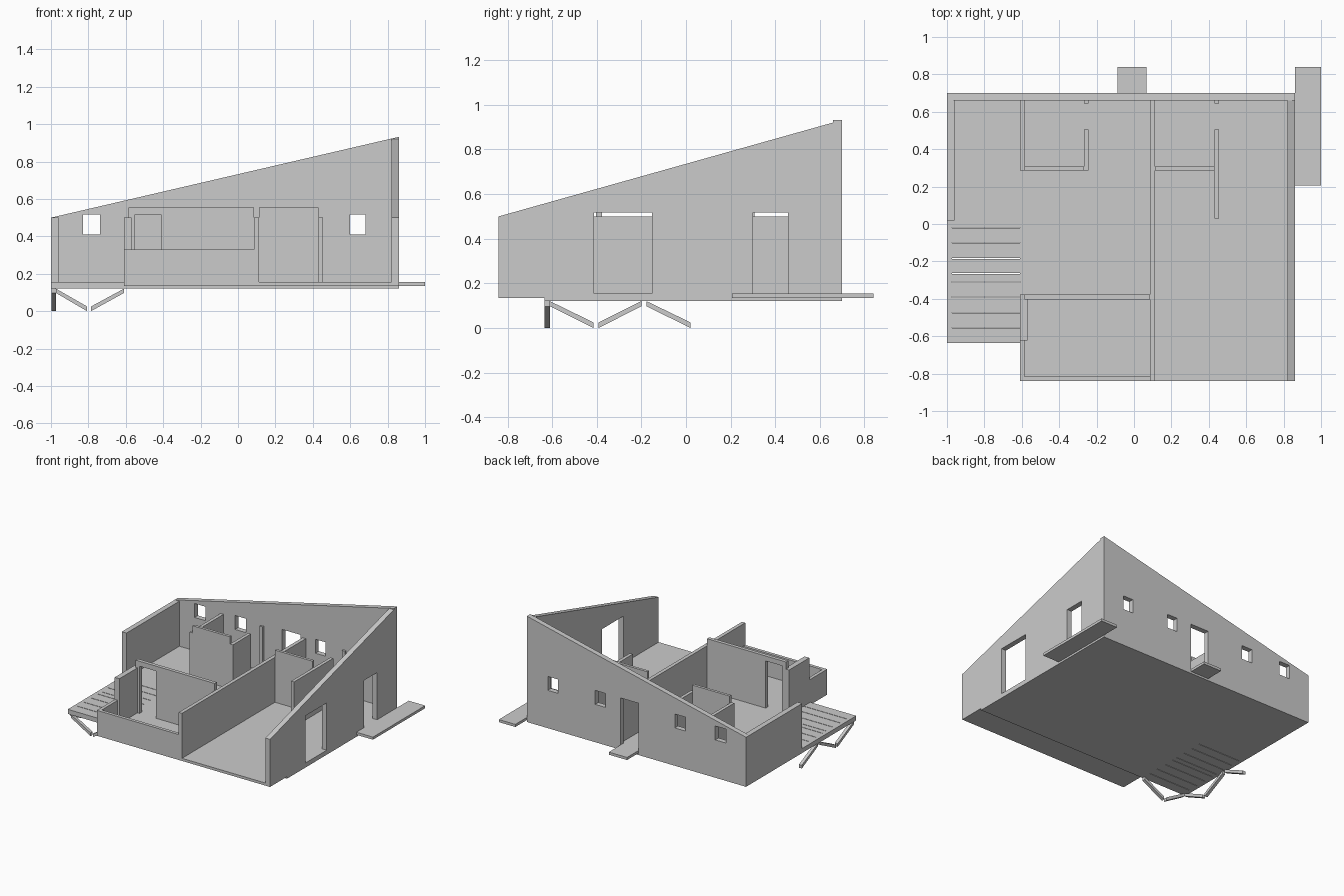
import bpy, bmesh
from mathutils import Vector

if "Cube" in bpy.data.objects:
    bpy.data.objects.remove(bpy.data.objects["Cube"])

FLOOR, BASE, UNDER = 0.155, 0.135, 0.12
LOW, HIGH, HEAD = 0.50, 0.555, 0.517


def prism(name, pts, axis, a, b):
    """Extrude a 2D profile along an axis from a to b."""
    place = {'x': lambda p, t: (t, p[0], p[1]),
             'y': lambda p, t: (p[0], t, p[1]),
             'z': lambda p, t: (p[0], p[1], t)}[axis]
    bm = bmesh.new()
    face = bm.faces.new([bm.verts.new(place(p, a)) for p in pts])
    ext = bmesh.ops.extrude_face_region(bm, geom=[face])
    verts = [v for v in ext['geom'] if isinstance(v, bmesh.types.BMVert)]
    shift = Vector(place((0, 0), b - a))
    bmesh.ops.translate(bm, verts=verts, vec=shift)
    bmesh.ops.recalc_face_normals(bm, faces=bm.faces)
    mesh = bpy.data.meshes.new(name)
    bm.to_mesh(mesh)
    bm.free()
    ob = bpy.data.objects.new(name, mesh)
    bpy.context.collection.objects.link(ob)
    return ob


def box(name, x0, x1, y0, y1, z0, z1):
    return prism(name, [(x0, y0), (x1, y0), (x1, y1), (x0, y1)], 'z', z0, z1)


def cut(ob, *b):
    """Cut a rectangular opening through a wall."""
    cutter = box("opening_cutter", *b)
    cutter.hide_render = True
    mod = ob.modifiers.new("opening", 'BOOLEAN')
    mod.operation, mod.solver, mod.object = 'DIFFERENCE', 'EXACT', cutter
    bpy.context.view_layer.objects.active = ob
    bpy.ops.object.modifier_apply(modifier=mod.name)
    bpy.data.objects.remove(cutter)


# Floor and the shallower foundation slab below it
prism("floor", [(-0.61, -0.84), (0.82, -0.84), (0.82, 0.66), (-0.96, 0.66),
                (-0.96, 0.02), (-0.61, 0.02)], 'z', BASE, FLOOR)
prism("foundation_slab", [(-0.61, -0.635), (0.86, -0.635), (0.86, 0.70),
                          (-1, 0.70), (-1, 0.02), (-0.61, 0.02)], 'z', UNDER, BASE)

# Sloping back wall with four windows and a door
back = prism("back_wall", [(-1, BASE), (0.86, BASE), (0.86, 0.932), (-1, 0.50)],
             'y', 0.66, 0.70)
for x0, x1 in [(-0.83, -0.738), (-0.487, -0.395), (0.195, 0.28), (0.598, 0.682)]:
    cut(back, x0, x1, 0.6, 0.8, 0.41, HEAD)
cut(back, -0.088, 0.067, 0.6, 0.8, FLOOR, HEAD)

# Sloping right wall with two doorways
right = prism("right_wall", [(-0.84, BASE), (0.66, BASE), (0.66, 0.921), (-0.84, 0.50)],
              'x', 0.82, 0.86)
for y0, y1 in [(-0.412, -0.153), (0.30, 0.457)]:
    cut(right, 0.7, 1, y0, y1, FLOOR, HEAD)

# Left outer wall
box("left_wall", -1, -0.96, 0.02, 0.66, BASE, LOW)

# Doorsteps
box("right_doorstep", 0.86, 1, 0.207, 0.84, BASE, FLOOR)
box("back_doorstep", -0.088, 0.067, 0.70, 0.84, BASE, FLOOR)

# Long central partition
box("central_wall", 0.085, 0.113, -0.84, 0.66, FLOOR, LOW)

# Front room: low parapets, tall corner wall, rear wall with doorway
box("front_parapet", -0.61, 0.085, -0.84, -0.815, FLOOR, 0.33)
box("side_parapet", -0.61, -0.585, -0.815, -0.623, FLOOR, 0.33)
box("front_room_side_wall", -0.61, -0.57, -0.623, -0.377, FLOOR, LOW)
divider = box("front_room_rear_wall", -0.585, 0.085, -0.404, -0.377, FLOOR, HIGH)
cut(divider, -0.552, -0.412, -0.5, -0.3, 0.1, HEAD)

# Back left room
box("back_left_room_side_wall", -0.61, -0.585, 0.286, 0.66, FLOOR, LOW)
box("back_left_room_front_wall", -0.585, -0.268, 0.286, 0.307, FLOOR, HIGH)
box("back_left_room_inner_wall", -0.268, -0.243, 0.286, 0.505, FLOOR, LOW)

# Back right room
box("back_right_room_front_wall", 0.113, 0.43, 0.286, 0.307, FLOOR, HIGH)
box("back_right_room_inner_wall", 0.43, 0.455, 0.03, 0.505, FLOOR, LOW)

# Door posts against the back wall
for side, x in (("left", -0.268), ("right", 0.43)):
    box(f"{side}_door_post", x, x + 0.025, 0.645, 0.66, FLOOR, LOW)

# Deck: edge beam and planks with thin gaps
box("deck_edge_beam", -1, -0.973, -0.635, 0.02, UNDER, FLOOR)
joints = [-0.637, -0.555, -0.475, -0.39, -0.31, -0.265, -0.185, -0.10, -0.02, 0.022]
for i, (y0, y1) in enumerate(zip(joints, joints[1:])):
    box(f"deck_plank_{i + 1}", -0.973, -0.61, y0 + 0.002, y1 - 0.002, UNDER, FLOOR)


# Zigzag struts under the deck
def strut(name, axis, top, foot, a, b):
    prism(name, [(top, UNDER), (top, 0.097), (foot, 0), (foot, 0.025)], axis, a, b)


for i, (top, foot) in enumerate([(-0.61, -0.415), (-0.20, -0.392), (-0.177, 0.02)]):
    strut(f"side_strut_{i + 1}", 'x', top, foot, -0.997, -0.973)
for i, (top, foot) in enumerate([(-0.973, -0.807), (-0.61, -0.786)]):
    strut(f"front_strut_{i + 1}", 'y', top, foot, -0.634, -0.61)
